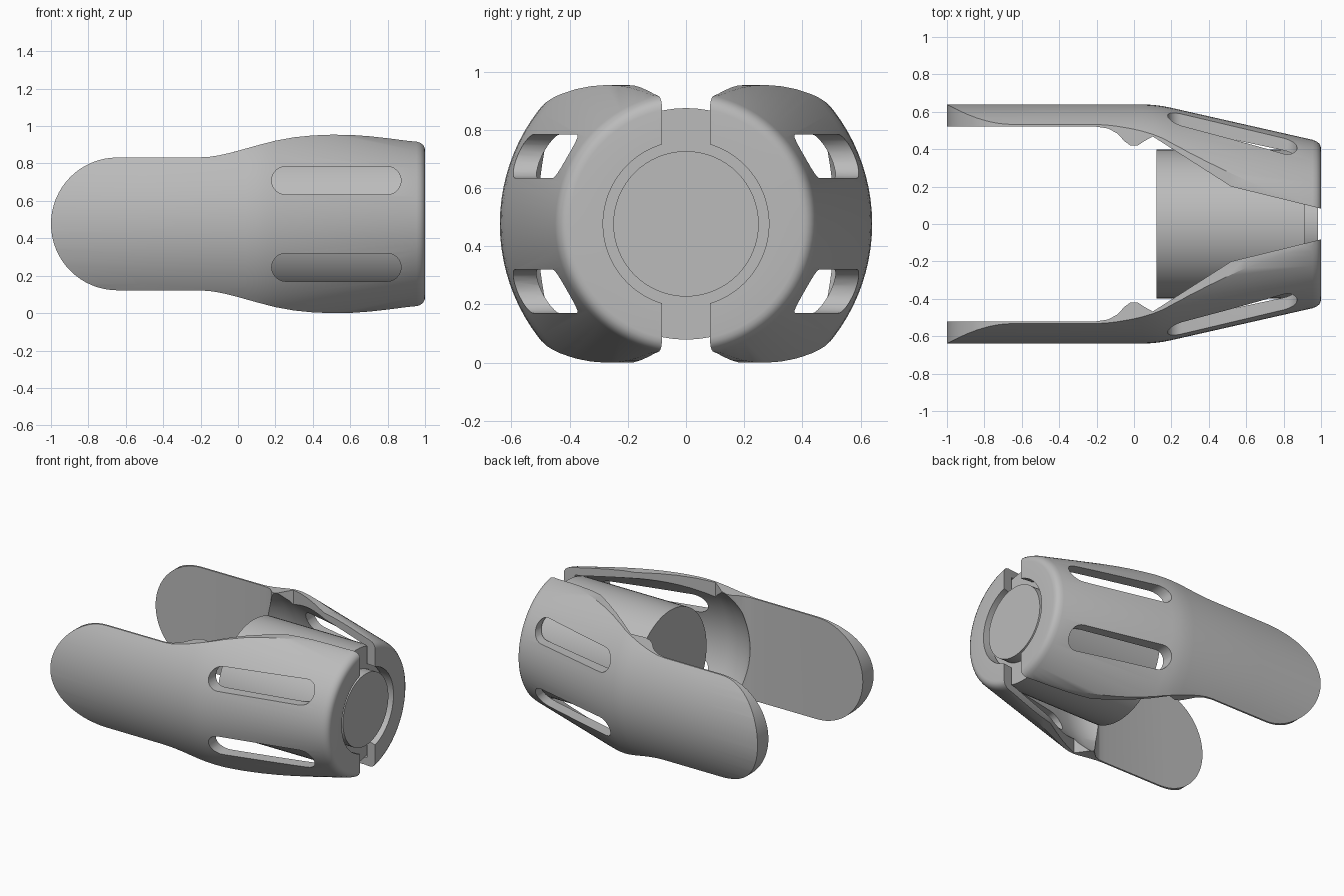
import bpy, bmesh, math
from mathutils import Vector

if "Cube" in bpy.data.objects:
    bpy.data.objects.remove(bpy.data.objects["Cube"])

CZ = 0.477  # height of the long axis

grey = bpy.data.materials.new("neutral grey")
grey.diffuse_color = (0.5, 0.5, 0.5, 1)
grey.use_nodes = True
grey.node_tree.nodes["Principled BSDF"].inputs["Base Color"].default_value = grey.diffuse_color


def make_object(name, bm):
    bmesh.ops.recalc_face_normals(bm, faces=bm.faces)
    me = bpy.data.meshes.new(name)
    bm.to_mesh(me)
    bm.free()
    ob = bpy.data.objects.new(name, me)
    bpy.context.collection.objects.link(ob)
    me.materials.append(grey)
    return ob


def revolve(name, profile, segments, closed):
    """Spin (x, radius) points around the long axis."""
    bm = bmesh.new()
    rings = []
    for i in range(segments):
        a = 2 * math.pi * i / segments
        rings.append([bm.verts.new((x, r * math.cos(a), CZ + r * math.sin(a)))
                      for x, r in profile])
    n = len(profile)
    for i in range(segments):
        a, b = rings[i], rings[(i + 1) % segments]
        for j in range(n if closed else n - 1):
            k = (j + 1) % n
            bm.faces.new((a[j], a[k], b[k], b[j]))
    if not closed:
        bm.faces.new([r[0] for r in rings])
        bm.faces.new([r[-1] for r in rings])
    return make_object(name, bm)


def prism(name, points, offset):
    """Extrude a flat outline along the offset vector."""
    bm = bmesh.new()
    face = bm.faces.new([bm.verts.new(p) for p in points])
    out = bmesh.ops.extrude_face_region(bm, geom=[face])
    bmesh.ops.translate(bm, vec=Vector(offset),
                        verts=[v for v in out["geom"] if isinstance(v, bmesh.types.BMVert)])
    ob = make_object(name, bm)
    ob.hide_render = True
    return ob


def cut(ob, cutter, operation):
    mod = ob.modifiers.new("cut", "BOOLEAN")
    mod.operation, mod.solver, mod.object = operation, "EXACT", cutter
    bpy.context.view_layer.objects.active = ob
    bpy.ops.object.modifier_apply(modifier=mod.name)
    bpy.data.objects.remove(cutter)


def smooth(ob):
    bpy.ops.object.select_all(action="DESELECT")
    ob.select_set(True)
    bpy.context.view_layer.objects.active = ob
    bpy.ops.object.shade_smooth_by_angle(angle=math.radians(30))


# Shell wall: outer skin, rounded nose, nose opening, inner bore
WALL = [(-1.05, 0.64), (-0.5, 0.64), (0.04, 0.64), (0.1, 0.637), (0.15, 0.631), (0.2, 0.621),
        (0.955, 0.45), (0.975, 0.442), (0.99, 0.43), (0.998, 0.415), (1.0, 0.40),
        (1.0, 0.285), (0.925, 0.285), (0.925, 0.403), (0.88, 0.408),
        (0.18, 0.548), (0.08, 0.57), (0.0, 0.573), (-0.09, 0.55), (-0.15, 0.50),
        (-0.17, 0.40), (-1.05, 0.40)]

# Half height of the side outline, from grip to nose
HALF_HEIGHT = [(-0.2, 0.356), (-0.15, 0.359), (-0.1, 0.367), (-0.05, 0.378), (0.0, 0.391),
               (0.1, 0.419), (0.2, 0.445), (0.3, 0.463), (0.4, 0.473), (0.5, 0.477),
               (0.6, 0.476), (0.7, 0.469), (0.8, 0.458), (0.9, 0.445), (1.05, 0.43)]

# Inner edge line of a half shell
INNER_EDGE = [(-1.1, 0.52), (-0.2, 0.52), (-0.14, 0.511), (-0.09, 0.485), (-0.05, 0.442),
              (-0.02, 0.42), (0.02, 0.42), (0.05, 0.44), (0.1, 0.468), (0.16, 0.43),
              (0.52, 0.20), (1.05, 0.07)]


def side_outline():
    tip = [(-0.645 - 0.355 * math.sin(math.pi * i / 32),
            0.355 * math.cos(math.pi * i / 32)) for i in range(33)]
    top = [(x, h) for x, h in reversed(HALF_HEIGHT)]
    bottom = [(x, -h) for x, h in HALF_HEIGHT]
    return top + tip + bottom


def slot_outline(zc, r=0.075, x0=0.18, x1=0.872):
    pts = []
    for i in range(13):
        a = math.pi * (0.5 + i / 12)
        pts.append((x0 + r + r * math.cos(a), zc + r * math.sin(a)))
    for i in range(13):
        a = math.pi * (1.5 + i / 12)
        pts.append((x1 - r + r * math.cos(a), zc + r * math.sin(a)))
    return pts


# Two mirrored half shells, each with a grip arm and two slots
for side, name in ((-1, "front_shell"), (1, "back_shell")):
    shell = revolve(name, WALL, 96, True)
    plan = [(x, side * y, -0.5) for x, y in INNER_EDGE]
    plan += [(1.05, side * 0.9, -0.5), (-1.1, side * 0.9, -0.5)]
    cut(shell, prism("plan_cutter", plan, (0, 0, 2)), "INTERSECT")
    outline = [(x, -1, CZ + z) for x, z in side_outline()]
    cut(shell, prism("outline_cutter", outline, (0, 2, 0)), "INTERSECT")
    for zc in (0.232, -0.232):
        pts = [(x, side * 0.15, CZ + z) for x, z in slot_outline(zc)]
        cut(shell, prism("slot_cutter", pts, (0, side * 0.8, 0)), "DIFFERENCE")
    smooth(shell)

# Inner drum with a stepped nose
core = revolve("core_drum", [(0.12, 0.398), (0.912, 0.398), (0.912, 0.25), (0.985, 0.25)], 64, False)
smooth(core)
